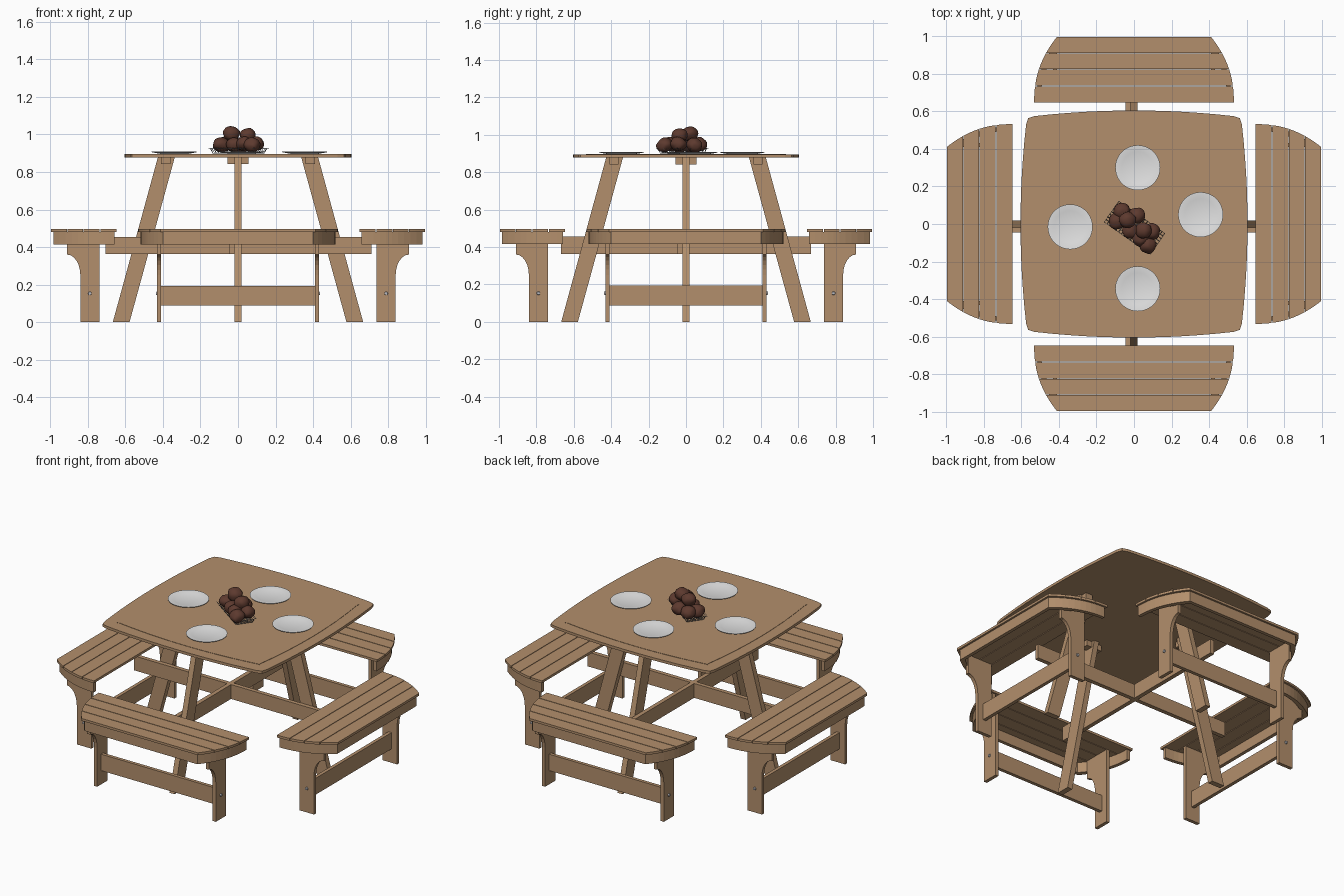
import bpy, bmesh, math, random
from mathutils import Matrix, Vector, noise

random.seed(4)
if "Cube" in bpy.data.objects:
    bpy.data.objects.remove(bpy.data.objects["Cube"])


def material(name, rgb):
    mat = bpy.data.materials.new(name)
    mat.use_nodes = True
    colour = (*rgb, 1)
    mat.diffuse_color = colour
    mat.node_tree.nodes["Principled BSDF"].inputs["Base Color"].default_value = colour
    return mat


wood = material("tan wood", (0.45, 0.275, 0.15))
white = material("white china", (0.76, 0.76, 0.76))
brown = material("baked brown", (0.11, 0.042, 0.028))
wire = material("dark wire", (0.16, 0.16, 0.17))
steel = material("bolt steel", (0.5, 0.5, 0.53))


def finish(name, bm, mat, matrix=Matrix(), smooth=False):
    bmesh.ops.transform(bm, matrix=matrix, verts=bm.verts)
    bmesh.ops.recalc_face_normals(bm, faces=bm.faces)
    mesh = bpy.data.meshes.new(name)
    bm.to_mesh(mesh)
    bm.free()
    mesh.materials.append(mat)
    obj = bpy.data.objects.new(name, mesh)
    bpy.context.collection.objects.link(obj)
    if smooth:
        bpy.ops.object.select_all(action="DESELECT")
        obj.select_set(True)
        bpy.context.view_layer.objects.active = obj
        bpy.ops.object.shade_smooth_by_angle(angle=math.radians(40))
    return obj


def prism(name, outline, lo, hi, matrix=Matrix(), upright=False):
    """Extrude an outline along z, or along y when it is drawn in x and z."""
    bm = bmesh.new()
    place = (lambda p, h: (p[0], h, p[1])) if upright else (lambda p, h: (p[0], p[1], h))
    rings = [[bm.verts.new(place(p, h)) for p in outline] for h in (lo, hi)]
    for ring in rings:
        bm.faces.new(ring)
    n = len(outline)
    for i in range(n):
        j = (i + 1) % n
        bm.faces.new((rings[0][i], rings[0][j], rings[1][j], rings[1][i]))
    return finish(name, bm, wood, matrix)


def box(name, x, y, z, matrix=Matrix()):
    return prism(name, [(x[0], y[0]), (x[1], y[0]), (x[1], y[1]), (x[0], y[1])], *z, matrix)


# Table top with bowed sides and an inset panel
def bowed_square(mid, corner, reach):
    side = []
    for i in range(13):
        t = reach * (i / 6 - 1)
        side.append(Vector((mid - (mid - corner) * t * t, corner * t)))
    tip = (side[-1] + Vector((side[-1].y, side[-1].x))) / 2 * 1.02
    side.append(tip)
    return [Matrix.Rotation(k * math.pi / 2, 2) @ p for k in range(4) for p in side]


prism("table_top", bowed_square(0.605, 0.57, 0.93), 0.878, 0.895)
prism("table_top_panel", bowed_square(0.535, 0.498, 0.98), 0.894, 0.897)

# Crossing beams under the seats
box("cross_beam_x", (-0.705, 0.71), (-0.045, -0.018), (0.363, 0.455))
box("cross_beam_y", (-0.045, -0.018), (-0.667, 0.667), (0.363, 0.455))


# Bench outline: straight inner edge, rounded ends
INNER, OUTER = 0.648, 0.995


def half_length(x):
    u = (x - INNER) / (OUTER - INNER)
    return 0.532 - 0.12 * u ** 2.3


def span(a, b, n):
    return [a + (b - a) * i / n for i in range(n + 1)]


def bench_and_leg(side, turn):
    # Slanted table leg with cleats at its head
    prism(side + "_table_leg", [(0.578, 0), (0.667, 0), (0.427, 0.878), (0.337, 0.878)],
          -0.0175, 0.0175, turn, upright=True)
    for s in (-1, 1):
        box(side + "_leg_cleat", (0.36, 0.41), sorted((s * 0.0175, s * 0.055)), (0.842, 0.878), turn)

    # Seat planks
    edges = [INNER, 0.737, 0.826, 0.912, OUTER]
    for a, b in zip(edges, edges[1:]):
        xs = span(a, b - (0.004 if b < OUTER else 0), 5)
        rim = [(x, half_length(x)) for x in xs]
        prism(side + "_seat_plank", rim + [(x, -y) for x, y in reversed(rim)], 0.481, 0.496, turn)

    # Apron following the outer edge and the rounded ends
    def rail(inset):
        end = [(x - inset * (i / 10), half_length(x) - inset)
               for i, x in enumerate(span(INNER + 0.01, OUTER, 10))]
        return end + [(x, -y) for x, y in reversed(end)]
    prism(side + "_seat_apron", rail(0.012) + rail(0.034)[::-1], 0.415, 0.481, turn)

    # Bench legs flaring outwards, each with a bolt
    flare = [(0.84 + 0.07 * (1 - math.cos(a)), 0.25 + 0.11 * math.sin(a))
             for a in span(0, math.pi / 2, 6)]
    leg = [(0.737, 0), (0.84, 0)] + flare + [(0.91, 0.481), (0.737, 0.481)]
    for s in (-1, 1):
        prism(side + "_bench_leg", leg, *sorted((s * 0.409, s * 0.431)), turn, upright=True)
        bm = bmesh.new()
        bmesh.ops.create_cone(bm, cap_ends=True, segments=12, radius1=0.01, radius2=0.008, depth=0.008)
        spot = Matrix.Translation((0.789, s * 0.434, 0.153)) @ Matrix.Rotation(-s * math.pi / 2, 4, "X")
        finish(side + "_bolt", bm, steel, turn @ spot)
    box(side + "_bench_stretcher", (0.778, 0.8), (-0.41, 0.41), (0.088, 0.193), turn)


for k, side in enumerate(("left", "back", "right", "front")):
    bench_and_leg(side, Matrix.Rotation(k * math.pi / 2, 4, "Z"))


# Plates turned from a profile
def plate(x, y):
    bm = bmesh.new()
    profile = [(0, 0.004), (0.07, 0.004), (0.085, 0.008), (0.12, 0.011),
               (0.119, 0.008), (0.075, 0), (0, 0)]
    verts = [bm.verts.new((r, 0, z)) for r, z in profile]
    loop = [bm.edges.new(pair) for pair in zip(verts, verts[1:])]
    bmesh.ops.spin(bm, geom=verts + loop, axis=(0, 0, 1), cent=(0, 0, 0),
                   angle=math.tau, steps=40)
    bmesh.ops.remove_doubles(bm, verts=bm.verts, dist=0.0002)
    finish("plate", bm, white, Matrix.Translation((x, y, 0.897)), smooth=True)


for spot in ((0.02, 0.3), (0.02, -0.345), (-0.34, -0.015), (0.355, 0.05)):
    plate(*spot)

# Wire basket: a grid with its border raised
bm = bmesh.new()
bmesh.ops.create_grid(bm, x_segments=16, y_segments=8, size=1)
for v in bm.verts:
    edge = max(abs(v.co.x), abs(v.co.y))
    v.co = (v.co.x * 0.15, v.co.y * 0.068, 0.026 if edge > 0.99 else 0)
basket = finish("wire_basket", bm, wire,
                Matrix.Translation((0.003, -0.02, 0.901)) @ Matrix.Rotation(math.radians(-35), 4, "Z"))
mod = basket.modifiers.new("wires", "WIREFRAME")
mod.thickness = 0.003


# Heap of lumpy baked buns
def bun(x, y, z):
    bm = bmesh.new()
    bmesh.ops.create_icosphere(bm, subdivisions=3, radius=0.044)
    shift = Vector((x, y, z)) * 40
    for v in bm.verts:
        v.co *= 1 + 0.12 * noise.noise(v.co * 35 + shift)
        v.co.z *= 0.88
    tilt = Matrix.Rotation(random.uniform(-0.5, 0.5), 4, "X")
    finish("bun", bm, brown, Matrix.Translation((x, y, z)) @ tilt, smooth=True)


for spot in ((-0.065, 0.07, 0.95), (-0.09, 0.015, 0.945), (-0.02, -0.035, 0.945),
             (0.015, 0.045, 0.945), (0.035, -0.075, 0.95), (0.095, -0.04, 0.95),
             (0.075, -0.115, 0.945), (-0.035, 0.02, 1.005), (0.052, -0.035, 0.995)):
    bun(*spot)
